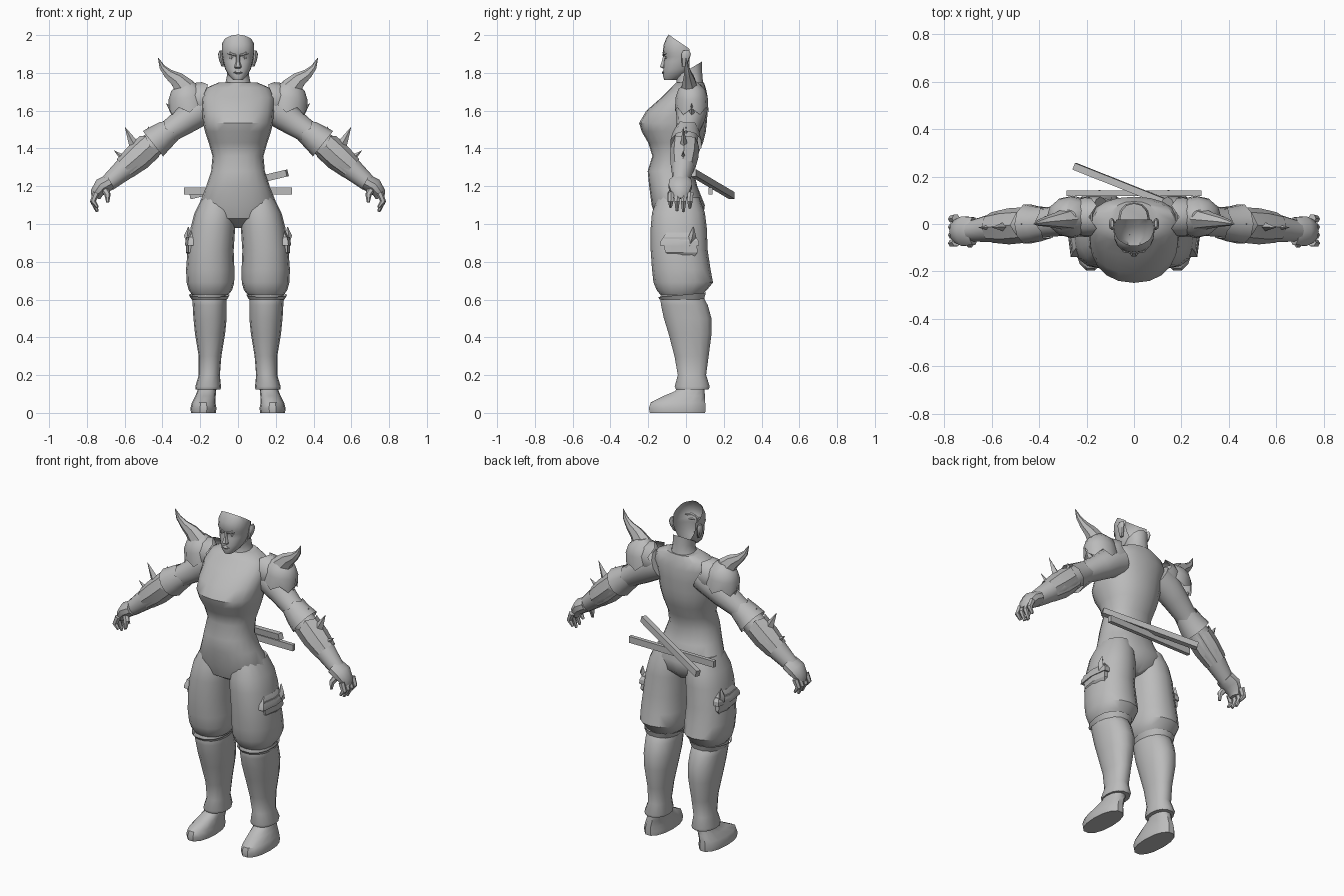
import bpy, bmesh, math
from mathutils import Vector

grey = bpy.data.materials.new("plain grey")
grey.diffuse_color = (0.5, 0.5, 0.5, 1)


def skin(name, rings, caps=(True, True), mirror=False, angle=40, edit=None):
    """Join rings of points into a tube."""
    bm = bmesh.new()
    loops = [[bm.verts.new(p) for p in r] for r in rings]
    n = len(loops[0])
    for a, b in zip(loops, loops[1:]):
        for i in range(n):
            bm.faces.new((a[i], a[(i + 1) % n], b[(i + 1) % n], b[i]))
    if caps[0]:
        bm.faces.new(loops[0][::-1])
    if caps[1]:
        bm.faces.new(loops[-1])
    bmesh.ops.recalc_face_normals(bm, faces=bm.faces[:])
    if edit:
        edit(bm)
    me = bpy.data.meshes.new(name)
    bm.to_mesh(me)
    bm.free()
    me.materials.append(grey)
    me.shade_smooth()
    me.set_sharp_from_angle(angle=math.radians(angle))
    ob = bpy.data.objects.new(name, me)
    bpy.context.collection.objects.link(ob)
    if mirror:
        ob.modifiers.new("mirror", 'MIRROR').use_mirror_merge = False
    return ob


def loft(name, rows, n=16, power=0.9, **kw):
    """Rows of (z, x centre, half width, front y, back y), optional tilt in z."""
    rings = []
    for z, xc, hw, yf, yb, *tilt in rows:
        ring = []
        for i in range(n):
            a = 2 * math.pi * i / n
            c, s = math.cos(a), math.sin(a)
            px = math.copysign(abs(c) ** power, c)
            py = math.copysign(abs(s) ** power, s)
            ring.append((xc + hw * px, (yf + yb) / 2 + (yb - yf) / 2 * py,
                         z + (tilt[0] * py if tilt else 0)))
        rings.append(ring)
    return skin(name, rings, **kw)


def sweep(name, path, radii, n=8, flat=1.0, zigzag=0, mirror=True, turn=0, **kw):
    """Tube along a path; flat scales the y radius, zigzag cuts a jagged first rim."""
    pts = [Vector(p) for p in path]
    rings = []
    for k, p in enumerate(pts):
        t = (pts[min(k + 1, len(pts) - 1)] - pts[max(k - 1, 0)]).normalized()
        ref = Vector((0, 1, 0)) if abs(t.y) < 0.9 else Vector((0, 0, 1))
        u = t.cross(ref).normalized()
        v = u.cross(t)
        ring = []
        for i in range(n):
            a = 2 * math.pi * i / n + turn
            q = p + (u * math.cos(a) + v * math.sin(a) * flat) * radii[k]
            if k == 0 and i % 2:
                q -= t * zigzag
            ring.append(q)
        rings.append(ring)
    return skin(name, rings, mirror=mirror, **kw)


# torso
loft("torso", [
    (0.98, 0, 0.03, -0.08, 0.04), (1.03, 0, 0.17, -0.16, 0.09),
    (1.10, 0, 0.208, -0.182, 0.10), (1.20, 0, 0.168, -0.195, 0.06),
    (1.28, 0, 0.142, -0.203, 0.04), (1.36, 0, 0.135, -0.178, 0.06),
    (1.43, 0, 0.155, -0.20, 0.09), (1.49, 0, 0.175, -0.235, 0.105),
    (1.535, 0, 0.185, -0.248, 0.11), (1.60, 0, 0.19, -0.21, 0.115),
    (1.67, 0, 0.195, -0.13, 0.115), (1.72, 0, 0.17, -0.08, 0.105),
    (1.75, 0, 0.10, -0.05, 0.095)], n=20)

# neck, open at the tilted top
loft("neck", [(1.70, 0, 0.10, -0.06, 0.10), (1.75, 0, 0.066, -0.05, 0.09),
              (1.79, 0, 0.058, -0.05, 0.085, 0.02),
              (1.82, 0, 0.058, -0.05, 0.085, 0.04)], n=12, caps=(True, False))


# head, a face shell open at the back of the skull
def open_back(bm):
    for co, no in (((0, -0.085, 1.998), (0, 0.55, 0.8)), ((0, 0.018, 1.9), (0, 1, 0))):
        bmesh.ops.bisect_plane(bm, geom=bm.verts[:] + bm.edges[:] + bm.faces[:],
                               plane_co=co, plane_no=no, clear_outer=True)


loft("head", [(1.762, 0, 0.025, -0.115, -0.05), (1.785, 0, 0.048, -0.122, -0.01),
              (1.82, 0, 0.068, -0.12, 0.03), (1.86, 0, 0.078, -0.118, 0.05),
              (1.885, 0, 0.083, -0.112, 0.06), (1.905, 0, 0.086, -0.124, 0.06),
              (1.95, 0, 0.086, -0.118, 0.06), (1.985, 0, 0.073, -0.104, 0.05),
              (2.005, 0, 0.045, -0.09, 0.04)], n=20, edit=open_back)
loft("nose", [(1.822, 0, 0.017, -0.122, -0.10), (1.832, 0, 0.019, -0.14, -0.10),
              (1.86, 0, 0.011, -0.13, -0.10), (1.895, 0, 0.009, -0.121, -0.10)], n=6)
loft("lips", [(1.794, 0, 0.012, -0.123, -0.1), (1.801, 0, 0.026, -0.128, -0.1),
              (1.811, 0, 0.012, -0.123, -0.1)], n=8)
sweep("brow", [(0.012, -0.119, 1.893), (0.04, -0.114, 1.903), (0.066, -0.085, 1.906)],
      [0.006, 0.008, 0.004], n=6)
sweep("eye", [(0.018, -0.108, 1.877), (0.033, -0.105, 1.88), (0.05, -0.095, 1.88)],
      [0.002, 0.008, 0.002], n=6)
loft("ear", [(1.835, 0.08, 0.008, -0.02, 0.0), (1.87, 0.09, 0.011, -0.025, 0.018),
             (1.90, 0.094, 0.012, -0.025, 0.026), (1.918, 0.092, 0.006, -0.015, 0.018)],
     n=8, mirror=True)

# baggy trousers
loft("trouser_leg", [
    (1.14, 0.11, 0.08, -0.15, 0.07), (1.06, 0.122, 0.108, -0.18, 0.10),
    (0.98, 0.133, 0.118, -0.187, 0.11), (0.86, 0.145, 0.122, -0.187, 0.115),
    (0.76, 0.147, 0.128, -0.18, 0.13), (0.69, 0.146, 0.126, -0.172, 0.143),
    (0.65, 0.146, 0.115, -0.155, 0.11), (0.625, 0.147, 0.095, -0.135, 0.085)],
    n=16, mirror=True)

# tall boots, ankle cuffs and shoes
loft("boot_shaft", [
    (0.645, 0.15, 0.08, -0.12, 0.07), (0.615, 0.152, 0.092, -0.14, 0.095),
    (0.57, 0.15, 0.09, -0.135, 0.118), (0.50, 0.148, 0.088, -0.12, 0.138),
    (0.42, 0.148, 0.08, -0.095, 0.138), (0.30, 0.148, 0.06, -0.063, 0.122),
    (0.20, 0.152, 0.056, -0.045, 0.108), (0.14, 0.158, 0.068, -0.062, 0.128),
    (0.125, 0.158, 0.066, -0.055, 0.122)], n=14, mirror=True)
loft("knee_flap", [(0.60, 0.152, 0.094, -0.142, 0.098), (0.625, 0.152, 0.108, -0.15, 0.108, 0.012)],
     n=14, caps=(False, False), mirror=True)
loft("shoe", [
    (0.0, 0.183, 0.066, -0.195, 0.105), (0.025, 0.183, 0.069, -0.2, 0.107),
    (0.055, 0.182, 0.062, -0.19, 0.105), (0.09, 0.172, 0.054, -0.12, 0.103),
    (0.115, 0.166, 0.05, -0.06, 0.10), (0.15, 0.16, 0.048, -0.035, 0.10)],
    n=14, mirror=True)

# thigh pouches with an overhanging flap
loft("pouch", [(0.825, 0.235, 0.025, -0.07, 0.05), (0.85, 0.24, 0.036, -0.12, 0.07),
               (0.93, 0.24, 0.034, -0.13, 0.065)], n=6, power=0.7, mirror=True, angle=25)
loft("pouch_flap", [(0.885, 0.245, 0.035, -0.15, 0.08), (0.91, 0.243, 0.036, -0.145, 0.078),
                    (0.955, 0.23, 0.025, -0.11, 0.04)], n=6, power=0.7, mirror=True, angle=25)
sweep("pouch_tab", [(0.25, 0.02, 0.89), (0.268, 0.035, 0.94), (0.262, 0.04, 0.985)],
      [0.02, 0.018, 0.002], n=4)

# arms
sweep("arm", [(0.14, 0.03, 1.635), (0.20, 0.03, 1.605), (0.27, 0.025, 1.555),
              (0.35, 0.01, 1.50), (0.42, 0.0, 1.45), (0.48, -0.005, 1.395),
              (0.55, -0.01, 1.335), (0.62, -0.02, 1.275), (0.69, -0.03, 1.215)],
      [0.085, 0.085, 0.075, 0.063, 0.062, 0.07, 0.068, 0.056, 0.044], n=12)
sweep("elbow_cuff", [(0.375, 0.005, 1.485), (0.41, 0.0, 1.457), (0.45, 0.0, 1.425)],
      [0.068, 0.077, 0.086], n=10, zigzag=0.02, caps=(False, False))
sweep("forearm_guard", [(0.47, -0.005, 1.41), (0.53, -0.01, 1.355), (0.60, -0.015, 1.295)],
      [0.075, 0.076, 0.064], n=8, zigzag=0.02, caps=(False, False))

# hands
sweep("palm", [(0.675, -0.03, 1.225), (0.72, -0.03, 1.20), (0.748, -0.03, 1.165),
               (0.752, -0.03, 1.135)], [0.042, 0.045, 0.034, 0.024],
      n=10, flat=1.45)
for k, tip in enumerate((1.09, 1.07, 1.065, 1.085)):
    y = -0.078 + 0.034 * k
    sweep("finger_%d" % (k + 1), [(0.75, y, 1.165), (0.768, y - 0.003, 1.12), (0.745, y - 0.004, tip)],
          [0.018, 0.016, 0.008], n=6)
sweep("thumb", [(0.71, -0.06, 1.19), (0.69, -0.085, 1.155), (0.69, -0.09, 1.115)],
      [0.02, 0.017, 0.008], n=6)

# shoulder armour with curved horns
sweep("shoulder_pad", [(0.262, 0.03, 1.625), (0.268, 0.03, 1.67), (0.272, 0.03, 1.715),
                       (0.278, 0.03, 1.75)], [0.105, 0.1, 0.082, 0.035],
      n=12, flat=0.85, zigzag=0.035, caps=(False, True))
sweep("shoulder_collar", [(0.175, 0.03, 1.66), (0.205, 0.03, 1.655), (0.24, 0.03, 1.65)],
      [0.092, 0.095, 0.08], n=10, flat=0.9, zigzag=0.03, caps=(False, False))
sweep("horn", [(0.28, 0.02, 1.715), (0.325, 0.015, 1.765), (0.37, 0.01, 1.795),
               (0.402, 0.005, 1.83), (0.422, 0.0, 1.878)],
      [0.06, 0.042, 0.027, 0.016, 0.002], n=7, flat=0.8)

# small arm spikes: base, tip, base radius
for name, base, tip, r in (
        ("shoulder_spike", (0.335, 0.03, 1.59), (0.38, 0.03, 1.638), 0.022),
        ("elbow_spike", (0.535, -0.01, 1.39), (0.598, -0.015, 1.512), 0.036),
        ("forearm_spike", (0.59, -0.015, 1.335), (0.655, -0.015, 1.388), 0.024),
        ("cuff_spike", (0.465, 0.0, 1.46), (0.475, 0.0, 1.515), 0.026)):
    sweep(name, [base, tip], [r, 0.001], n=4, flat=0.7)

# two crossed scabbards at the lower back
sweep("level_scabbard", [(-0.285, 0.13, 1.175), (0.285, 0.13, 1.175)], [0.027, 0.027],
      n=4, flat=0.6, mirror=False, turn=math.pi / 4)
sweep("slanted_scabbard", [(0.26, 0.04, 1.27), (-0.25, 0.243, 1.15)], [0.026, 0.026],
      n=4, flat=0.8, mirror=False, turn=math.pi / 4)
